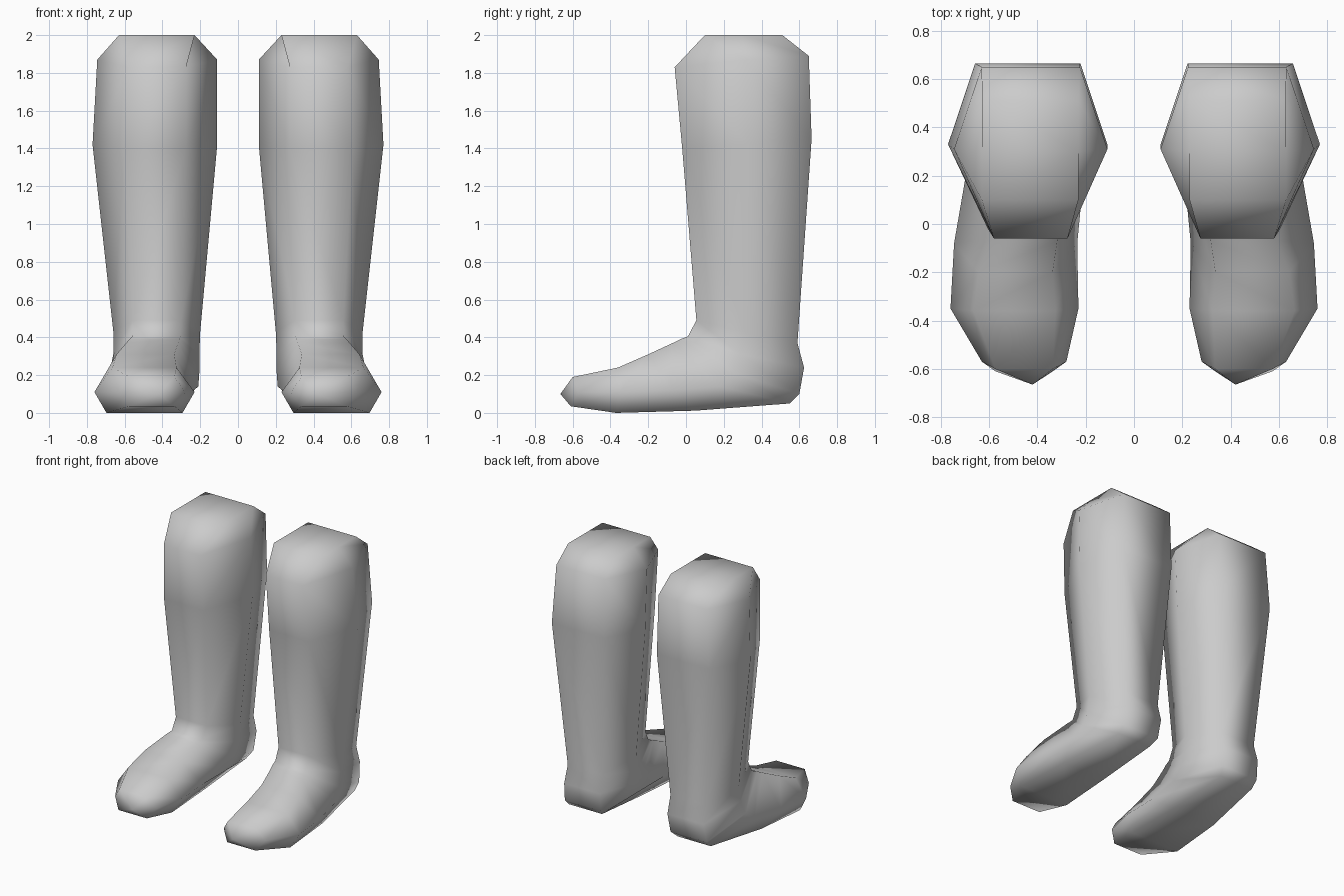
import bpy, bmesh

# Six-sided sections running down the leg, swinging round the heel and out to the toe:
# front/top (y, z), side (y, z), back/sole (y, z), inner x, outer x, front inset, back inset
SECTIONS = [
    ((0.10, 2.00), (0.30, 2.00), (0.51, 2.00), 0.23, 0.63, 0.00, 0.00),    # top cap
    ((-0.06, 1.83), (0.31, 1.87), (0.65, 1.89), 0.11, 0.745, 0.26, 0.18),  # rim
    ((-0.02, 1.40), (0.33, 1.42), (0.665, 1.45), 0.11, 0.77, 0.25, 0.17),  # calf
    ((0.055, 0.49), (0.31, 0.43), (0.59, 0.37), 0.20, 0.66, 0.22, 0.18),   # ankle
    ((0.01, 0.405), (0.29, 0.31), (0.625, 0.24), 0.205, 0.66, 0.22, 0.17),  # heel back
    ((-0.03, 0.39), (0.26, 0.21), (0.60, 0.10), 0.205, 0.68, 0.22, 0.18),  # heel curve
    ((-0.07, 0.37), (0.18, 0.14), (0.55, 0.05), 0.21, 0.70, 0.22, 0.22),   # heel base
    ((-0.20, 0.31), (-0.08, 0.12), (0.05, 0.012), 0.235, 0.745, 0.20, 0.15),  # arch
    ((-0.36, 0.24), (-0.35, 0.11), (-0.37, 0.00), 0.23, 0.76, 0.18, 0.12),  # ball
    ((-0.60, 0.19), (-0.57, 0.11), (-0.61, 0.035), 0.28, 0.63, 0.16, 0.16),  # toes
]
TOE_TIP = (0.42, -0.665, 0.10)


def add_section(bm, front, side, back, xi, xo, fi, bi):
    w = xo - xi
    pts = [(xi + fi * w, *front), (xo - fi * w, *front), (xo, *side),
           (xo - bi * w, *back), (xi + bi * w, *back), (xi, *side)]
    return [bm.verts.new(p) for p in pts]


# One boot lofted through the sections
bm = bmesh.new()
rings = [add_section(bm, *s) for s in SECTIONS]
for a, b in zip(rings, rings[1:]):
    for i in range(6):
        j = (i + 1) % 6
        bm.faces.new((a[i], a[j], b[j], b[i]))
bm.faces.new(rings[0])

# Toe point
tip = bm.verts.new(TOE_TIP)
last = rings[-1]
for i in range(6):
    bm.faces.new((last[i], last[(i + 1) % 6], tip))

bmesh.ops.recalc_face_normals(bm, faces=bm.faces)
for f in bm.faces:
    f.smooth = True
mesh = bpy.data.meshes.new("boots")
bm.to_mesh(mesh)
bm.free()
boots = bpy.data.objects.new("boots", mesh)
bpy.context.collection.objects.link(boots)

# Matching boot on the other side
mirror = boots.modifiers.new("pair", 'MIRROR')
mirror.use_axis[0] = True
mirror.use_mirror_merge = False
